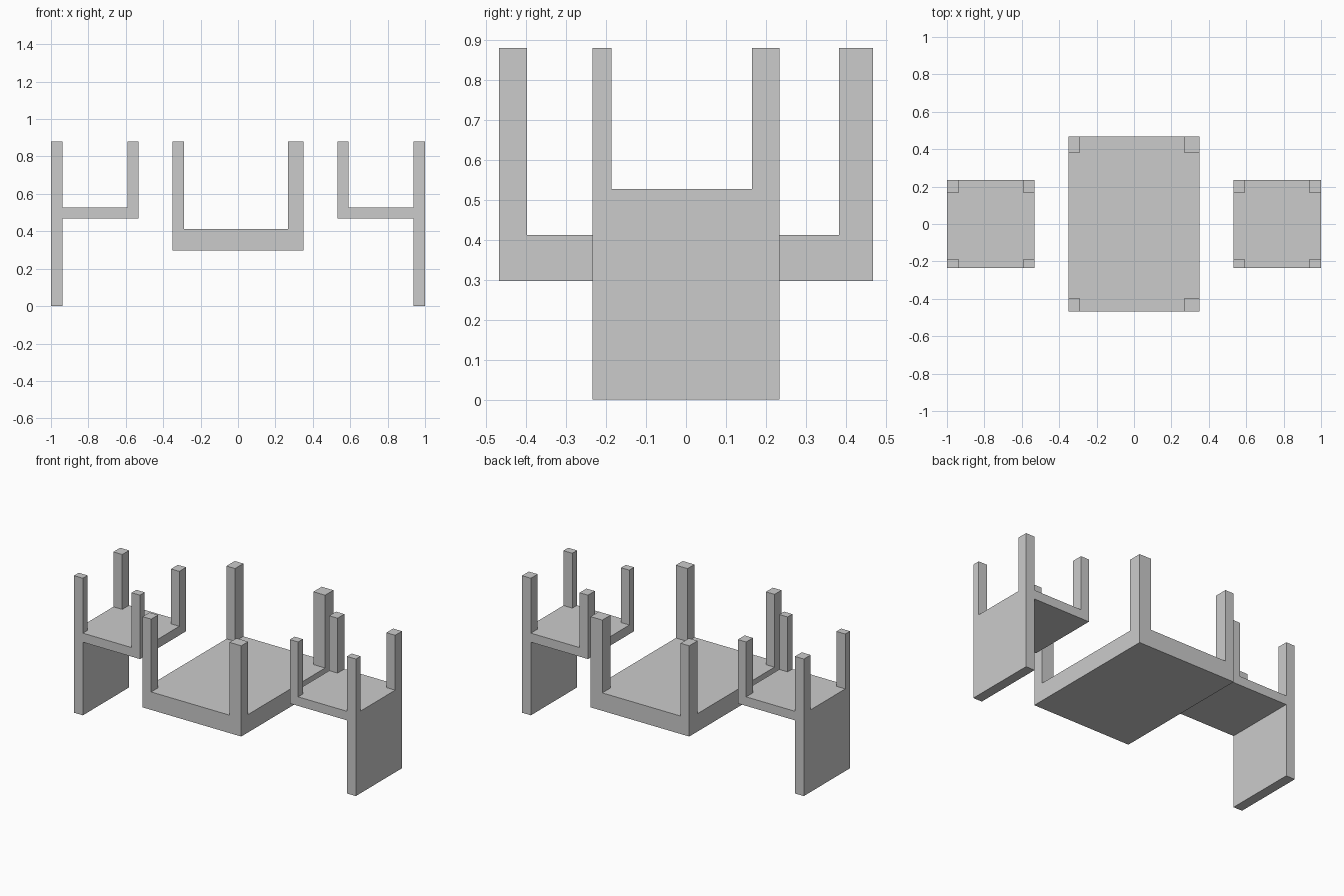
import bpy
import bmesh
from mathutils import Matrix, Vector

if "Cube" in bpy.data.objects:
    bpy.data.objects.remove(bpy.data.objects["Cube"])


def box(name, x, y, z):
    """Box spanning the given (min, max) ranges."""
    lo, hi = (Vector(v) for v in zip(x, y, z))
    bm = bmesh.new()
    bmesh.ops.create_cube(bm, size=1, matrix=Matrix.Translation((lo + hi) / 2)
                          @ Matrix.Diagonal((*(hi - lo), 1)))
    mesh = bpy.data.meshes.new(name)
    bm.to_mesh(mesh)
    bm.free()
    obj = bpy.data.objects.new(name, mesh)
    bpy.context.collection.objects.link(obj)
    return obj


TOP = 0.879  # all upturned legs end at this height

# Upturned table: thick top with four corner legs
box("table_top", (-0.35, 0.35), (-0.467, 0.467), (0.297, 0.412))
for x_name, xs in (("left", (-0.35, -0.289)), ("right", (0.267, 0.35))):
    for y_name, ys in (("front", (-0.467, -0.397)), ("back", (0.383, 0.467))):
        box(f"table_leg_{y_name}_{x_name}", xs, ys, (0.412, TOP))

# Two upturned chairs, mirrored, with the backrests on the outside
for side, s in (("left", -1), ("right", 1)):
    def span(a, b):
        return tuple(sorted((s * a, s * b)))

    box(f"{side}_chair_seat", span(0.532, 1), (-0.234, 0.234), (0.469, 0.527))
    box(f"{side}_chair_backrest", span(0.937, 1), (-0.234, 0.234), (0, 0.469))
    for x_name, xs in (("inner", span(0.532, 0.591)), ("outer", span(0.937, 1))):
        for y_name, ys in (("front", (-0.234, -0.186)), ("back", (0.165, 0.234))):
            box(f"{side}_chair_leg_{y_name}_{x_name}", xs, ys, (0.527, TOP))
